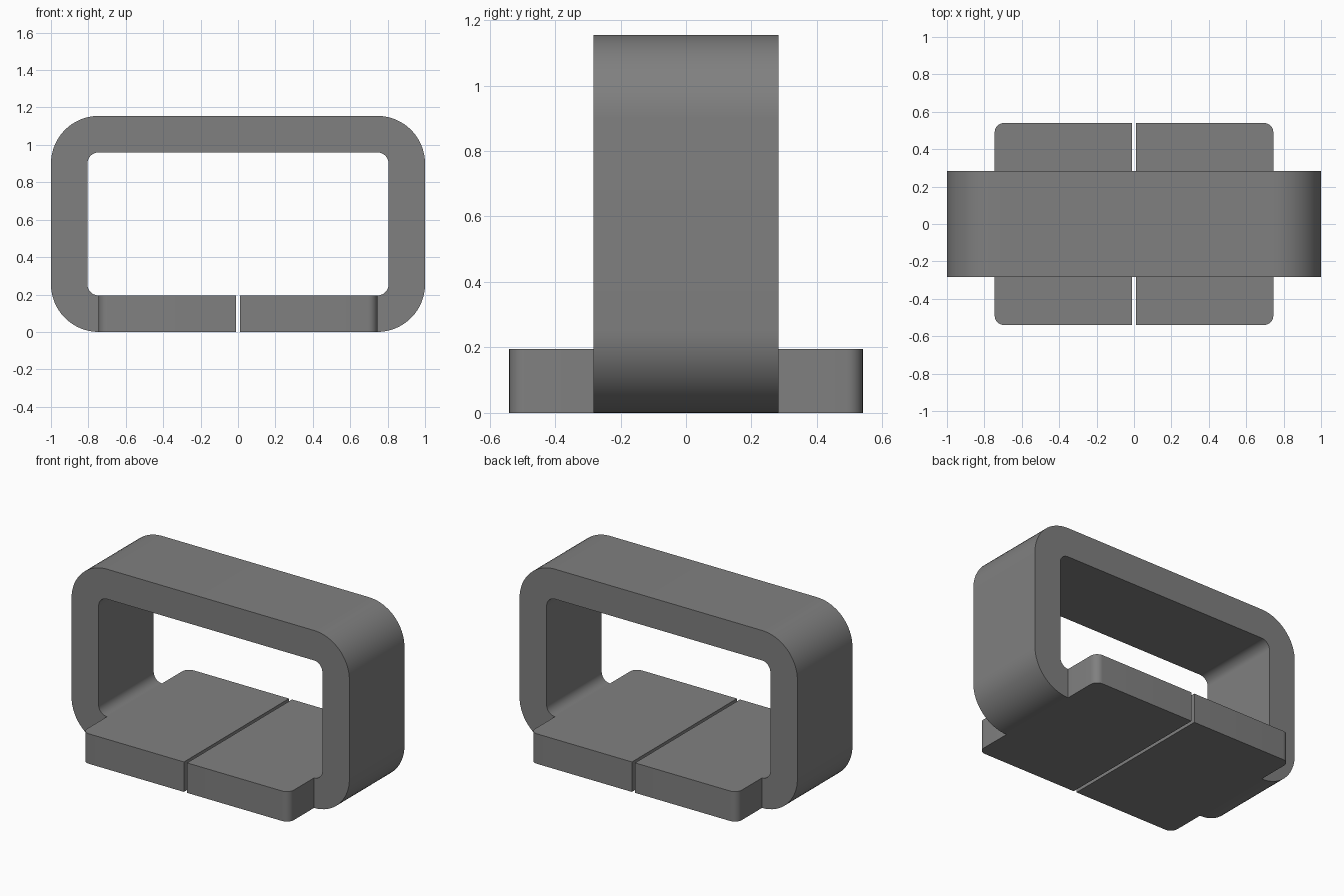
import bpy, bmesh
from math import cos, sin, pi, radians

cube = bpy.data.objects.get("Cube")
if cube:
    bpy.data.objects.remove(cube, do_unlink=True)

CX, Z_LOW, Z_HIGH = 0.745, 0.255, 0.90   # corner centres of the loop
R_OUT, R_IN = 0.255, 0.06                # outer and inner corner radii
THICK = R_OUT - R_IN                     # wall and plate thickness
HALF_LOOP, HALF_PLATE = 0.283, 0.54      # half depths along y
GAP, R_PLATE = 0.011, 0.05
STEPS = 16

mat = bpy.data.materials.new("mid grey")
grey = (0.216, 0.216, 0.216, 1)
mat.diffuse_color = grey
mat.use_nodes = True
mat.node_tree.nodes["Principled BSDF"].inputs["Base Color"].default_value = grey

bm = bmesh.new()

# Rounded loop, open along the bottom: a square section swept round four corners
sections = []
corners = [(CX, Z_LOW), (CX, Z_HIGH), (-CX, Z_HIGH), (-CX, Z_LOW)]
for q, (cx, cz) in enumerate(corners):
    for i in range(STEPS + 1):
        a = (q - 1 + i / STEPS) * pi / 2
        sections.append([bm.verts.new((cx + r * cos(a), y, cz + r * sin(a)))
                         for r, y in ((R_OUT, -HALF_LOOP), (R_OUT, HALF_LOOP),
                                      (R_IN, HALF_LOOP), (R_IN, -HALF_LOOP))])
for s, t in zip(sections, sections[1:]):
    for k in range(4):
        n = (k + 1) % 4
        bm.faces.new((s[k], s[n], t[n], t[k]))


# Base plate half: rounded outer corners, open where it runs into the loop
def plate(side):
    outline = [(GAP, -HALF_PLATE)]
    for sy in (-1, 1):
        arc = [(CX - R_PLATE + R_PLATE * sin(i / 8 * pi / 2),
                sy * (HALF_PLATE - R_PLATE + R_PLATE * cos(i / 8 * pi / 2)))
               for i in range(9)]
        joint = [(CX, sy * HALF_LOOP)]
        outline += arc + joint if sy < 0 else joint + arc[::-1]
    outline.append((GAP, HALF_PLATE))
    low = [bm.verts.new((side * x, y, 0)) for x, y in outline]
    high = [bm.verts.new((side * x, y, THICK)) for x, y in outline]
    bm.faces.new(low)
    bm.faces.new(high)
    for i in range(len(outline)):
        j = (i + 1) % len(outline)
        if i != 10:                      # index 10 is the joint with the loop
            bm.faces.new((low[i], low[j], high[j], high[i]))


for side in (-1, 1):
    plate(side)

# Weld plates and loop into one closed body
bmesh.ops.remove_doubles(bm, verts=bm.verts, dist=0.0005)
bmesh.ops.recalc_face_normals(bm, faces=bm.faces)
mesh = bpy.data.meshes.new("strap_loop")
bm.to_mesh(mesh)
bm.free()
mesh.materials.append(mat)
body = bpy.data.objects.new("strap_loop", mesh)
bpy.context.collection.objects.link(body)
bpy.context.view_layer.objects.active = body
body.select_set(True)
bpy.ops.object.shade_smooth_by_angle(angle=radians(30))
